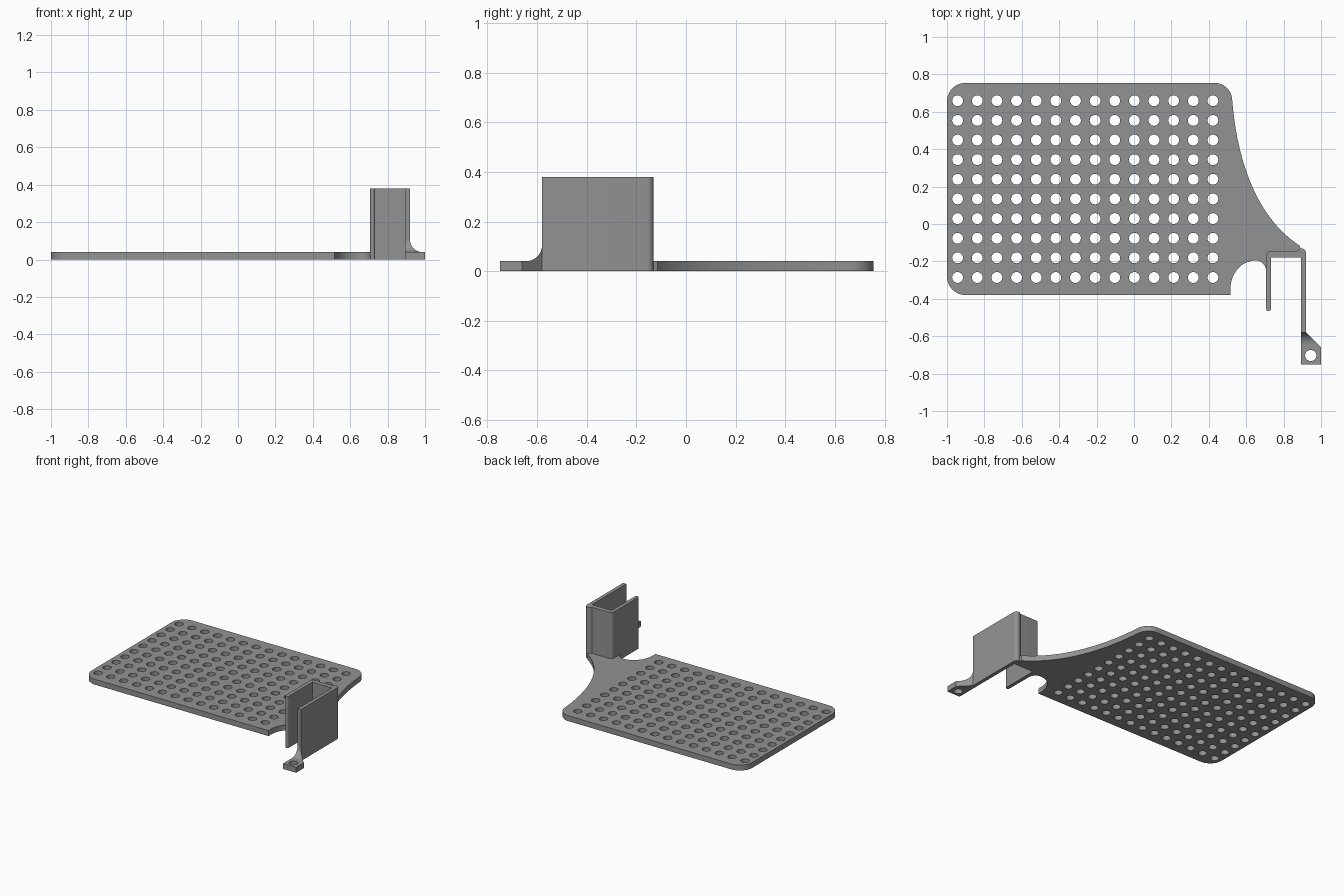
import bpy, bmesh, math
from mathutils import Vector
from mathutils.geometry import interpolate_bezier

if "Cube" in bpy.data.objects:
    bpy.data.objects.remove(bpy.data.objects["Cube"])

grey = bpy.data.materials.new("matte grey")
grey.diffuse_color = (0.29, 0.29, 0.29, 1)
grey.use_nodes = True
grey.node_tree.nodes["Principled BSDF"].inputs["Base Color"].default_value = grey.diffuse_color
T = 0.04          # plate thickness


def arc(cx, cy, rx, ry, a0, a1, n=10):
    """Points on an elliptical arc, angles in degrees."""
    out = []
    for i in range(n + 1):
        a = math.radians(a0 + (a1 - a0) * i / n)
        out.append((cx + rx * math.cos(a), cy + ry * math.sin(a)))
    return out


def bezier(a, b, c, d, n=28):
    pts = interpolate_bezier(*[Vector((*p, 0)) for p in (a, b, c, d)], n)
    return [(p.x, p.y) for p in pts]


def finish(obj):
    obj.data.materials.clear()
    obj.data.materials.append(grey)
    bpy.ops.object.select_all(action='DESELECT')
    obj.select_set(True)
    bpy.context.view_layer.objects.active = obj
    bpy.ops.object.shade_smooth_by_angle(angle=math.radians(30))


def slab(name, loops, height):
    """Extrude an outline (first loop) with holes (other loops) from z = 0."""
    cu = bpy.data.curves.new(name, 'CURVE')
    cu.dimensions = '2D'
    cu.fill_mode = 'BOTH'
    cu.extrude = height / 2
    for pts in loops:
        sp = cu.splines.new('POLY')
        sp.points.add(len(pts) - 1)
        for p, (x, y) in zip(sp.points, pts):
            p.co = (x, y, 0, 1)
        sp.use_cyclic_u = True
    obj = bpy.data.objects.new(name, cu)
    bpy.context.collection.objects.link(obj)
    bpy.ops.object.select_all(action='DESELECT')
    obj.select_set(True)
    bpy.context.view_layer.objects.active = obj
    bpy.ops.object.convert(target='MESH')
    obj = bpy.context.view_layer.objects.active
    bm = bmesh.new()
    bm.from_mesh(obj.data)
    bmesh.ops.translate(bm, verts=bm.verts, vec=(0, 0, height / 2))
    bmesh.ops.remove_doubles(bm, verts=bm.verts, dist=1e-5)
    bmesh.ops.recalc_face_normals(bm, faces=bm.faces)
    bm.to_mesh(obj.data)
    bm.free()
    finish(obj)
    return obj


# Perforated plate with a curved arm reaching to the clip
outline = (
    arc(-0.9, -0.28, 0.1, 0.1, 270, 180)
    + arc(-0.9, 0.655, 0.1, 0.1, 180, 90)
    + arc(0.43, 0.66, 0.095, 0.095, 90, 5)
    + bezier((0.527, 0.64), (0.555, 0.33), (0.66, 0.03), (0.885, -0.115))
    + [(0.895, -0.145), (0.73, -0.145), (0.713, -0.15), (0.706, -0.165)]
    + arc(0.65, -0.25, 0.056, 0.055, 0, 90, 8)
    + arc(0.65, -0.35, 0.135, 0.155, 93, 180, 14)
    + [(0.515, -0.38)]
)
holes = [arc(-0.943 + 0.105 * i, -0.286 + 0.105 * j, 0.029, 0.029, 0, 345, 23)
         for i in range(14) for j in range(10)]
slab("perforated_plate", [outline] + holes, T)

# Tall U-shaped clip
clip = (
    arc(0.7195, -0.452, 0.0135, 0.0135, 360, 180, 8)
    + arc(0.731, -0.17, 0.025, 0.025, 180, 90, 6)
    + [(0.87, -0.145), (0.878, -0.138)]
    + arc(0.895, -0.156, 0.025, 0.025, 110, 0, 8)
    + [(0.92, -0.58), (0.893, -0.58), (0.893, -0.18), (0.733, -0.18)]
)
slab("u_clip", [clip], 0.38)

# Foot tab with a screw hole
Y0, Y1, X0 = -0.58, -0.645, 0.893


def edge_x(y):
    return min(1.0, 0.92 + (Y0 - y))


tab = [(X0, -0.75), (1.0, -0.75), (1.0, -0.66), (edge_x(Y1), Y1), (X0, Y1)]
slab("foot_tab", [tab, arc(0.945, -0.703, 0.03, 0.03, 0, 345, 23)], T)

# Concave fillet between the clip wall and the tab
bm = bmesh.new()
rings = []
R = Y0 - Y1
for i in range(11):
    a = math.radians(9 * i)
    y = Y1 + R * math.cos(a) if i == 0 else Y0 - R * (1 - math.cos(a))
    z = T + R * (1 - math.sin(a))
    x = edge_x(y)
    rings.append([bm.verts.new(p) for p in
                  ((X0, y, 0), (x, y, 0), (x, y, z), (X0, y, z))])
rings[0][0].co.y = rings[0][1].co.y = rings[0][2].co.y = rings[0][3].co.y = Y0
rings[0][1].co.x = rings[0][2].co.x = edge_x(Y0)
for a, b in zip(rings, rings[1:]):
    for k in range(4):
        m = (k + 1) % 4
        bm.faces.new((a[k], a[m], b[m], b[k]))
bm.faces.new(rings[0])
bm.faces.new(rings[-1])
bmesh.ops.recalc_face_normals(bm, faces=bm.faces)
mesh = bpy.data.meshes.new("foot_fillet")
bm.to_mesh(mesh)
bm.free()
fillet = bpy.data.objects.new("foot_fillet", mesh)
bpy.context.collection.objects.link(fillet)
finish(fillet)
